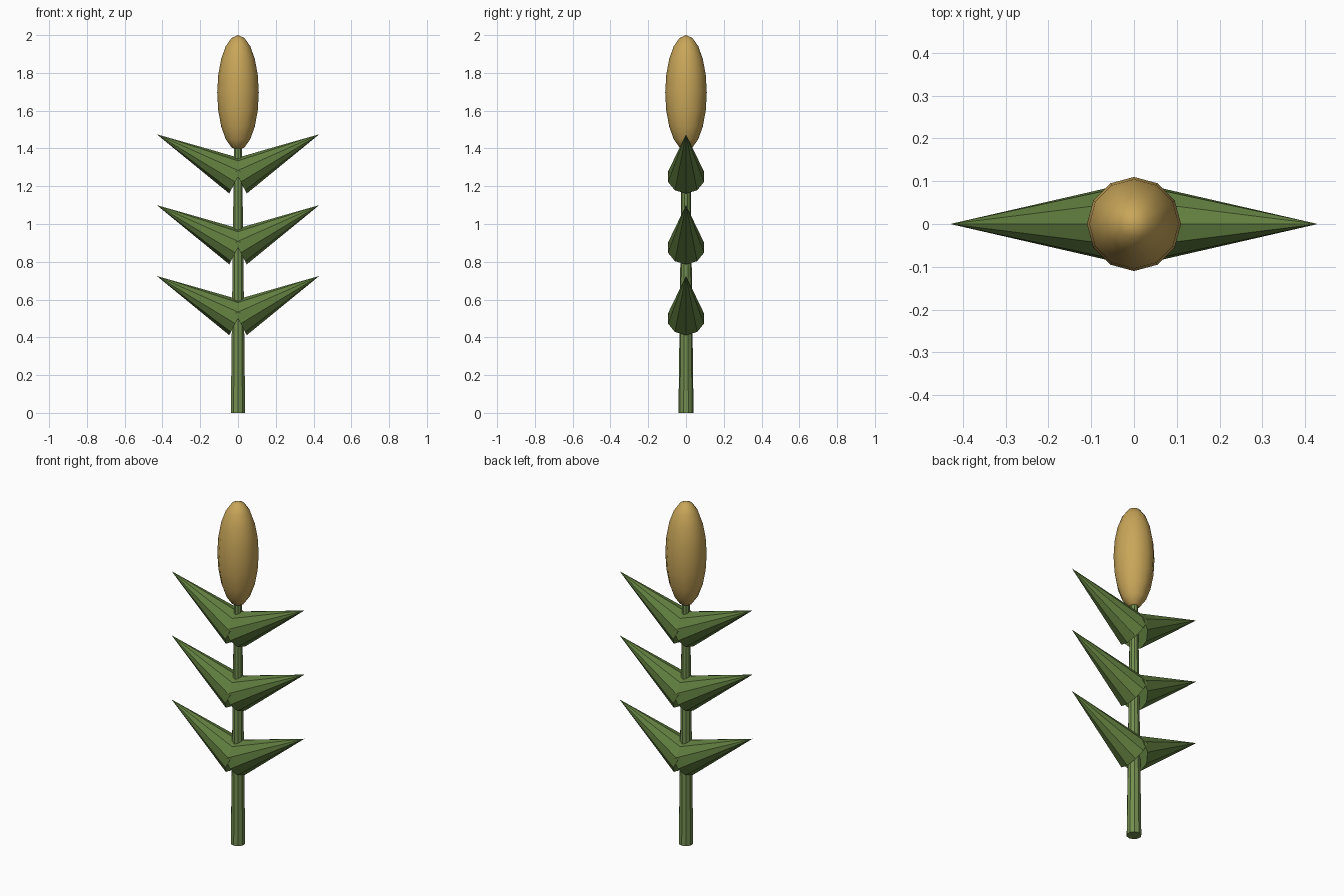
import bpy, bmesh, math
from mathutils import Matrix, Vector

if "Cube" in bpy.data.objects:
    bpy.data.objects.remove(bpy.data.objects["Cube"])


def material(name, rgb):
    m = bpy.data.materials.new(name)
    m.diffuse_color = (*rgb, 1.0)
    m.use_nodes = True
    m.node_tree.nodes["Principled BSDF"].inputs["Base Color"].default_value = m.diffuse_color
    return m


def make_object(name, bm, mat, smooth=False):
    bmesh.ops.recalc_face_normals(bm, faces=bm.faces)
    for f in bm.faces:
        f.smooth = smooth
    mesh = bpy.data.meshes.new(name)
    bm.to_mesh(mesh)
    bm.free()
    mesh.materials.append(mat)
    obj = bpy.data.objects.new(name, mesh)
    bpy.context.collection.objects.link(obj)
    return obj


def tapered(sides, r1, r2, length, phase):
    """Capped cone along +z from the origin, first corner at the phase angle."""
    bm = bmesh.new()

    def ring(r, z):
        return [bm.verts.new((r * math.cos(phase + math.tau * i / sides),
                              r * math.sin(phase + math.tau * i / sides), z))
                for i in range(sides)]

    low = ring(r1, 0)
    bm.faces.new(low[::-1])
    high = ring(r2, length) if r2 else [bm.verts.new((0, 0, length))]
    if r2:
        bm.faces.new(high)
    for i in range(sides):
        j = (i + 1) % sides
        bm.faces.new((low[i], low[j], high[j], high[i]) if r2
                     else (low[i], low[j], high[0]))
    return bm


stem_green = material("stem_green", (0.17, 0.27, 0.08))
leaf_green = material("leaf_green", (0.12, 0.21, 0.05))
husk_gold = material("ear_gold", (0.58, 0.38, 0.10))

# Stem: ten-sided, slightly tapered
make_object("stem", tapered(10, 0.04, 0.022, 1.45, math.pi / 2), stem_green)

# Leaves: pairs of pointed cones rising left and right
for level, z in enumerate((0.5, 0.875, 1.25), 1):
    for label, side in (("left", -1), ("right", 1)):
        bm = tapered(10, 0.1, 0, 0.485, 0)
        tilt = Matrix.Rotation(side * math.radians(62.4), 4, 'Y')
        bm.transform(Matrix.Translation(Vector((0, 0, z))) @ tilt)
        make_object(f"leaf_{label}_{level}", bm, leaf_green)

# Ear: smooth stretched sphere at the top
bm = bmesh.new()
bmesh.ops.create_uvsphere(bm, u_segments=12, v_segments=10, radius=1)
bm.transform(Matrix.Translation((0, 0, 1.695)) @ Matrix.Diagonal((0.11, 0.11, 0.305, 1)))
make_object("ear", bm, husk_gold, smooth=True)
